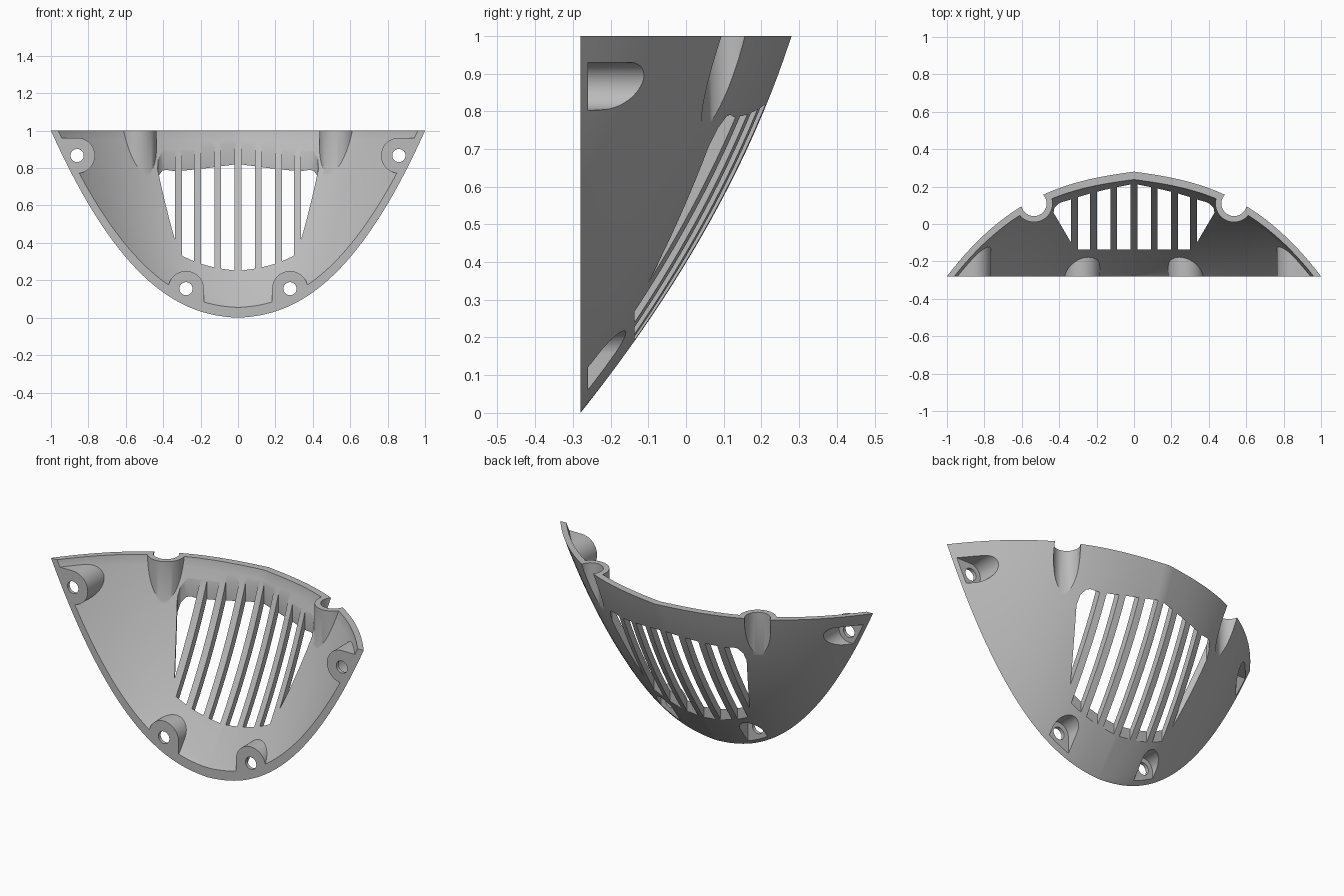
import bpy, bmesh, math

cube = bpy.data.objects.get("Cube")
if cube:
    bpy.data.objects.remove(cube, do_unlink=True)

FRONT = -0.28
TAU = math.tau

# Shape rules: front outline, centre ridge and horizontal cross-section
def outline(x):
    return 0.05 * x + 0.95 * x ** 2.3

def ridge(z):
    return FRONT + 0.798 * z - 0.238 * z * z

def section(u):
    return 1 - 0.25 * abs(u) - 0.75 * abs(u) ** 2.8


def add_object(name, bm):
    bmesh.ops.recalc_face_normals(bm, faces=bm.faces)
    mesh = bpy.data.meshes.new(name)
    bm.to_mesh(mesh)
    bm.free()
    obj = bpy.data.objects.new(name, mesh)
    bpy.context.scene.collection.objects.link(obj)
    return obj


def bowl(name, width, inner, rows=48, cols=64):
    """Closed half bowl; the inner one pokes out past the front and the top."""
    bm = bmesh.new()
    grid = []
    for i in range(rows + 1):
        w = width * (i / rows) ** 1.2
        z = outline(w) + (0.055 + 0.032 * w * w if inner else 0)
        z = min(z, 1)
        depth = max(ridge(z) - (0.042 if inner else 0) - FRONT, 0)
        if i == 0:
            depth = 0
        row = [(w * u, FRONT + depth * section(u), z)
               for u in (2 * j / cols - 1 for j in range(cols + 1))]
        if inner:
            row = [(-w, FRONT - 0.1, z)] + row + [(w, FRONT - 0.1, z)]
        grid.append(row)
    if inner:
        grid.append([(x, y, 1.1) for x, y, z in grid[-1]])
    verts = [[bm.verts.new(p) for p in row] for row in grid]
    for a, b in zip(verts, verts[1:]):
        for j in range(len(a) - 1):
            bm.faces.new((a[j], a[j + 1], b[j + 1], b[j]))
        bm.faces.new((a[-1], a[0], b[0], b[-1]))
    bm.faces.new(verts[-1])
    bmesh.ops.remove_doubles(bm, verts=bm.verts, dist=1e-5)
    return add_object(name, bm)


def prism(bm, points, low, high, axis):
    """Extrude a 2D outline along y or z."""
    place = (lambda p, t: (p[0], t, p[1])) if axis == "y" else (lambda p, t: (p[0], p[1], t))
    a = [bm.verts.new(place(p, low)) for p in points]
    b = [bm.verts.new(place(p, high)) for p in points]
    bm.faces.new(a)
    bm.faces.new(b[::-1])
    for i in range(len(a)):
        k = (i + 1) % len(a)
        bm.faces.new((a[i], b[i], b[k], a[k]))


def circle(cx, cy, r, n=40):
    return [(cx + r * math.cos(TAU * i / n), cy + r * math.sin(TAU * i / n)) for i in range(n)]


def tongue(cx, cy, r, heading, length=0.3, n=24):
    """Half circle with straight sides running off along the heading."""
    dx, dy = math.cos(heading), math.sin(heading)
    arc = [(cx + r * math.cos(heading + TAU * (0.25 + 0.5 * i / n)),
            cy + r * math.sin(heading + TAU * (0.25 + 0.5 * i / n))) for i in range(n + 1)]
    far = [(x + dx * length, y + dy * length) for x, y in (arc[-1], arc[0])]
    return arc + far


def subtract(obj, cutter):
    mod = obj.modifiers.new("cut", "BOOLEAN")
    mod.operation = "DIFFERENCE"
    mod.solver = "EXACT"
    mod.object = cutter
    bpy.context.view_layer.update()
    graph = bpy.context.evaluated_depsgraph_get()
    mesh = bpy.data.meshes.new_from_object(obj.evaluated_get(graph))
    obj.modifiers.clear()
    obj.data = mesh
    bpy.data.objects.remove(cutter, do_unlink=True)


# Screw positions on the right and left: x, z and open direction of the pocket
screws = []
for s in (1, -1):
    screws.append((s * 0.86, 0.867, 0 if s > 0 else math.pi))
    screws.append((s * 0.278, 0.155, -math.pi / 2))

# Cavity, leaving material for screw bosses and the notch walls
cavity = bowl("cavity", 0.961, True)
bm = bmesh.new()
for x, z, heading in screws:
    prism(bm, tongue(x, z, 0.095, heading), -0.5, 0.4, "y")
for s in (1, -1):
    prism(bm, circle(s * 0.535, 0.11, 0.1), 0.5, 1.3, "z")
subtract(cavity, add_object("bosses", bm))

shell = bowl("vented_shell", 1.0, False)
subtract(shell, cavity)

# Openings: vertical notches, screw pockets and vent slots
bm = bmesh.new()
for s in (1, -1):
    prism(bm, circle(s * 0.535, 0.11, 0.068), 0.4, 1.3, "z")
for x, z, heading in screws:
    prism(bm, tongue(x, z, 0.063, heading), -0.26, 0.5, "y")

def slot_top(x):
    return ridge(1) - 0.065 - 0.05 * x - (1 - section(x)) * 0.56

bars = [0, 0.108, 0.217, 0.318]
half = 0.018
for s in (1, -1):
    for c, d in zip(bars, bars[1:]):
        a, b = c + half, d - half
        slot = [(a, -0.137), (b, -0.137), (b, slot_top(b)), (a, slot_top(a))]
        prism(bm, [(s * x, y) for x, y in slot], -0.2, 1.3, "z")
    a = bars[-1] + half
    corner = [(a, -0.1), (0.43, 0.06), (0.426, 0.085), (0.405, 0.107), (0.385, 0.117), (a, slot_top(a))]
    prism(bm, [(s * x, y) for x, y in corner], -0.2, 1.3, "z")
subtract(shell, add_object("openings", bm))

# Screw holes
bm = bmesh.new()
for x, z, heading in screws:
    prism(bm, circle(x, z, 0.035), -0.5, -0.2, "y")
subtract(shell, add_object("holes", bm))

# Colour and shading
grey = bpy.data.materials.new("light_grey")
grey.use_nodes = True
colour = (0.5, 0.5, 0.5, 1)
grey.diffuse_color = colour
grey.node_tree.nodes["Principled BSDF"].inputs["Base Color"].default_value = colour
shell.data.materials.clear()
shell.data.materials.append(grey)
bpy.ops.object.select_all(action="DESELECT")
shell.select_set(True)
bpy.context.view_layer.objects.active = shell
bpy.ops.object.shade_smooth_by_angle(angle=math.radians(30))
